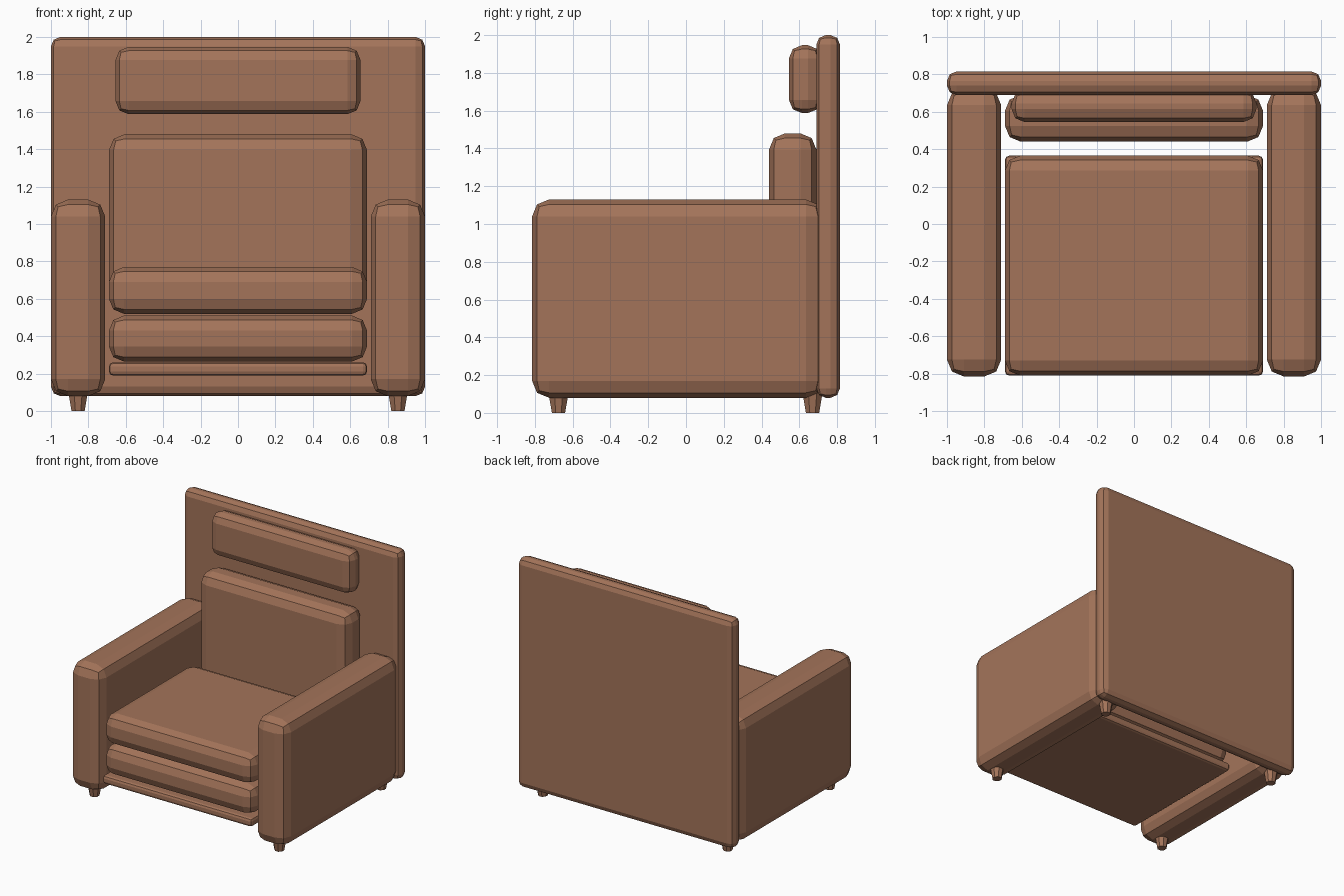
import bpy, bmesh, math
from mathutils import Matrix

if "Cube" in bpy.data.objects:
    bpy.data.objects.remove(bpy.data.objects["Cube"])

leather = bpy.data.materials.new("tan_leather")
leather.diffuse_color = (0.37, 0.175, 0.102, 1)
leather.use_nodes = True
leather.node_tree.nodes["Principled BSDF"].inputs["Base Color"].default_value = leather.diffuse_color


def finish(name, bm):
    """Turn a bmesh into a named, coloured object."""
    bmesh.ops.recalc_face_normals(bm, faces=bm.faces)
    mesh = bpy.data.meshes.new(name)
    bm.to_mesh(mesh)
    bm.free()
    mesh.materials.append(leather)
    obj = bpy.data.objects.new(name, mesh)
    bpy.context.collection.objects.link(obj)
    return obj


def padded_box(name, x, y, z, bevel):
    """Box between the given (low, high) ranges with two-step bevelled edges."""
    bm = bmesh.new()
    bmesh.ops.create_cube(bm, size=1)
    for v in bm.verts:
        v.co = [lo + (hi - lo) * (c + 0.5) for c, (lo, hi) in zip(v.co, (x, y, z))]
    obj = finish(name, bm)
    mod = obj.modifiers.new("rounding", 'BEVEL')
    mod.width = bevel
    mod.segments = 2
    mod.limit_method = 'NONE'
    return obj


# Tall back panel
padded_box("back_panel", (-1, 1), (0.69, 0.815), (0.08, 2.0), 0.05)

# Seat: base board and two stacked cushions
seat_x, seat_y = (-0.69, 0.69), (-0.81, 0.365)
padded_box("base_board", seat_x, seat_y, (0.19, 0.26), 0.022)
padded_box("lower_cushion", seat_x, seat_y, (0.265, 0.51), 0.08)
padded_box("seat_cushion", seat_x, seat_y, (0.52, 0.77), 0.08)

# Back cushion and headrest
padded_box("back_cushion", seat_x, (0.44, 0.69), (0.52, 1.48), 0.085)
padded_box("headrest", (-0.655, 0.655), (0.545, 0.715), (1.587, 1.947), 0.07)

# Arms and tapered legs on both sides
for side, s in (("left", -1), ("right", 1)):
    padded_box(side + "_arm", sorted((s * 0.71, s * 1.0)), (-0.815, 0.725), (0.08, 1.13), 0.09)
    for place, y in (("front", -0.675), ("back", 0.67)):
        bm = bmesh.new()
        bmesh.ops.create_cone(
            bm, cap_ends=True, segments=8, radius1=0.038, radius2=0.058, depth=0.11,
            matrix=Matrix.Translation((s * 0.855, y, 0.055)) @ Matrix.Rotation(math.pi / 8, 4, 'Z'))
        finish(f"{side}_{place}_leg", bm)
